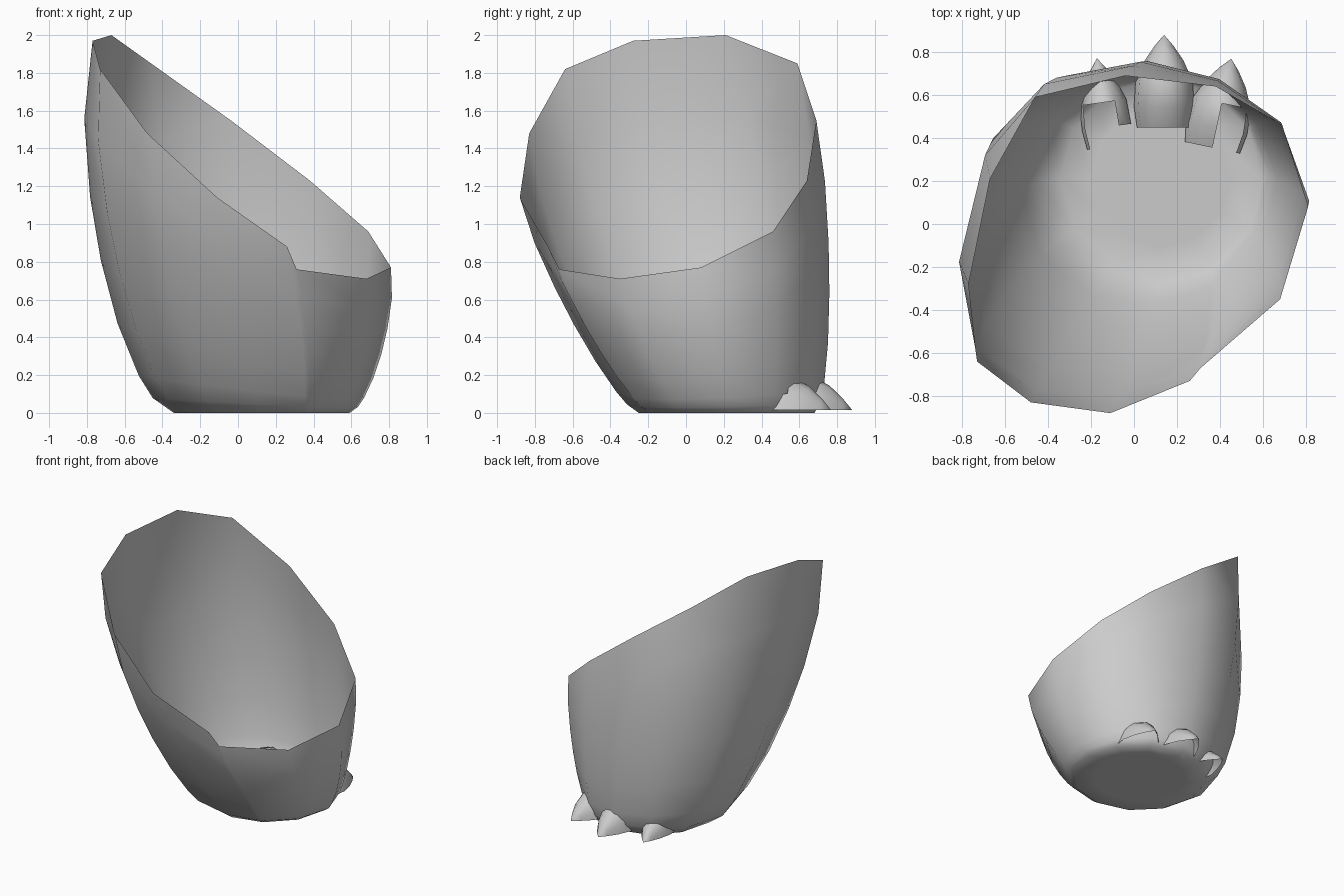
import bpy
import bmesh
from math import sin, cos, pi, radians
from mathutils import Vector, Matrix

default_cube = bpy.data.objects.get("Cube")
if default_cube:
    bpy.data.objects.remove(default_cube, do_unlink=True)

# One plain grey for everything
grey = bpy.data.materials.new("shell_grey")
grey.use_nodes = True
colour = (0.6, 0.6, 0.6, 1.0)
grey.diffuse_color = colour
shader = next(n for n in grey.node_tree.nodes if n.type == "BSDF_PRINCIPLED")
shader.inputs["Base Color"].default_value = colour


def finish(bm, name, angle):
    """Turn a bmesh into a smooth shaded object."""
    bmesh.ops.recalc_face_normals(bm, faces=bm.faces)
    mesh = bpy.data.meshes.new(name)
    bm.to_mesh(mesh)
    bm.free()
    mesh.materials.append(grey)
    obj = bpy.data.objects.new(name, mesh)
    bpy.context.collection.objects.link(obj)
    bpy.ops.object.select_all(action="DESELECT")
    obj.select_set(True)
    bpy.context.view_layer.objects.active = obj
    bpy.ops.object.shade_smooth_by_angle(angle=radians(angle))
    return obj


def bridge(bm, rows, closed, gaps=()):
    """Join neighbouring rows of vertices with quads, leaving out the gaps."""
    for r, (low, high) in enumerate(zip(rows, rows[1:])):
        count = len(low)
        for i in range(count if closed else count - 1):
            if (r, i) not in gaps:
                j = (i + 1) % count
                bm.faces.new((low[i], low[j], high[j], high[i]))


# Broken rim: angle around the base, outward swell, then the rim position
RIM = [
    (0, 0.08, 0.81, 0.08, 0.77), (-30, 0.07, 0.68, -0.35, 0.71),
    (-60, 0.07, 0.31, -0.67, 0.76), (-62, 0.07, 0.26, -0.73, 0.88),
    (-90, 0.085, -0.11, -0.88, 1.14), (-120, 0.14, -0.48, -0.83, 1.48),
    (-150, 0.19, -0.73, -0.64, 1.82), (180, 0.21, -0.77, -0.28, 1.97),
    (150, 0.19, -0.67, 0.21, 2.0), (120, 0.1, -0.46, 0.59, 1.85),
    (90, 0.075, -0.04, 0.69, 1.55), (60, 0.055, 0.38, 0.64, 1.23),
    (30, 0.05, 0.69, 0.46, 0.96),
]
BASE = Vector((0.125, 0.215, 0))
RADIUS = 0.465


def shell_point(column, f):
    """Point at fraction f from the floor edge up to the rim, bulging outward."""
    angle, swell, *top = column
    a = radians(angle)
    out = Vector((cos(a), sin(a), 0))
    curve = f ** 0.5 * (1 - f) ** 0.75 / 0.431
    return (BASE + out * RADIUS).lerp(Vector(top), f) + out * swell * curve


# Open cracked shell with a flat floor
bm = bmesh.new()
rows = []
for f in (0, 0.04, 0.1, 0.24, 0.41, 0.58, 0.79, 1):
    rows.append([bm.verts.new(shell_point(c, f)) for c in RIM])
floor = [bm.verts.new(BASE.lerp(v.co, 0.7)) for v in rows[0]]
bridge(bm, [floor] + rows, True)
bm.faces.new(floor)
finish(bm, "cracked_shell", 60)


def claw(name, x, y, turn, length, width, height, gaps=()):
    """Hollow arched claw from its heel at (x, y) to a pointed tip."""
    bm = bmesh.new()
    place = Matrix.Translation((x, y, 0.015)) @ Matrix.Rotation(radians(turn), 4, "Z")
    stations = [(0, 0.9, 0.55), (0.22, 1, 0.85), (0.5, 0.95, 1),
                (0.72, 0.65, 0.72), (0.88, 0.32, 0.35)]
    rows = []
    for t, w, h in stations:
        row = []
        for i in range(7):
            a = pi * i / 6
            p = Vector((cos(a) * w * width, t * length, sin(a) * h * height))
            row.append(bm.verts.new(place @ p))
        rows.append(row)
    bridge(bm, rows, False, gaps)
    tip = bm.verts.new(place @ Vector((0, length, 0)))
    for a, b in zip(rows[-1], rows[-1][1:]):
        bm.faces.new((a, b, tip))
    loose = [v for v in bm.verts if not v.link_faces]
    bmesh.ops.delete(bm, geom=loose, context="VERTS")
    finish(bm, name, 50)


# Three claws poking through the back wall, the outer two with broken heels
claw("middle_claw", 0.14, 0.45, 0, 0.43, 0.14, 0.18)
claw("left_claw", 0.365, 0.355, -12, 0.423, 0.145, 0.175,
     gaps=[(0, 1), (0, 2), (1, 1), (1, 2)])
claw("right_claw", -0.115, 0.36, 8, 0.415, 0.115, 0.15,
     gaps=[(0, i) for i in range(5)] + [(1, i) for i in range(2, 5)])
